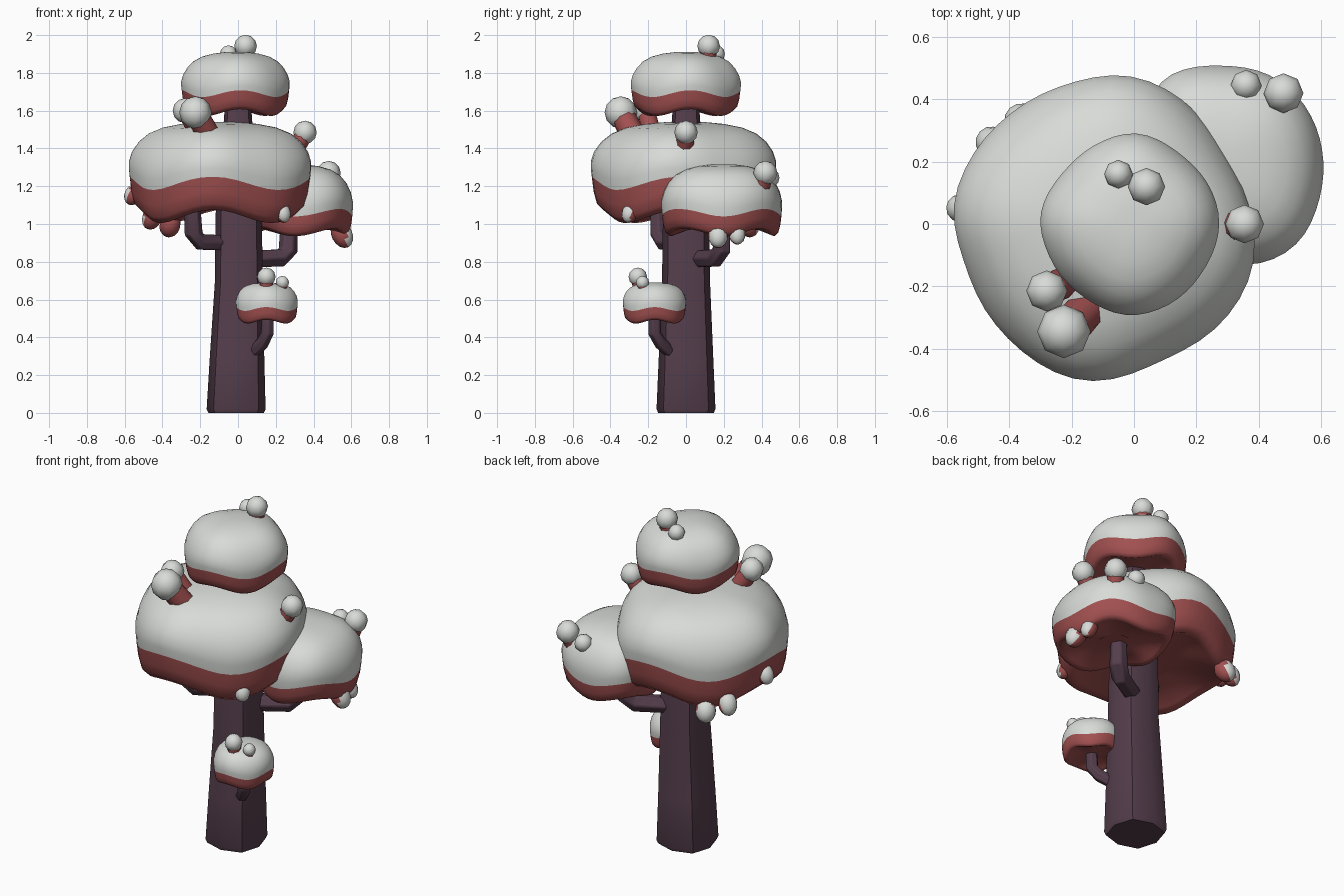
import bpy, bmesh, math
from mathutils import Vector

if "Cube" in bpy.data.objects:
    bpy.data.objects.remove(bpy.data.objects["Cube"])


def mat(name, rgb):
    m = bpy.data.materials.new(name)
    m.diffuse_color = (*rgb, 1)
    m.use_nodes = True
    m.node_tree.nodes["Principled BSDF"].inputs["Base Color"].default_value = m.diffuse_color
    return m


GREY = mat("pale grey cap", (0.69, 0.71, 0.68))
RED = mat("dusty red", (0.36, 0.08, 0.08))
BARK = mat("plum bark", (0.090, 0.048, 0.072))


def finish(name, bm, mats, angle=None):
    bmesh.ops.recalc_face_normals(bm, faces=bm.faces)
    me = bpy.data.meshes.new(name)
    for f in bm.faces:
        f.smooth = True
    bm.to_mesh(me)
    bm.free()
    ob = bpy.data.objects.new(name, me)
    bpy.context.collection.objects.link(ob)
    for m in mats:
        me.materials.append(m)
    if angle:
        me.set_sharp_from_angle(angle=math.radians(angle))
    return ob


def bridge(bm, a, b, mi=0):
    n = len(a)
    for i in range(n):
        bm.faces.new((a[i], a[(i + 1) % n], b[(i + 1) % n], b[i])).material_index = mi


# Tapered tube through points: trunk, branches and stems
def tube(name, pts, radii, n=6, m=BARK, bevel=0.0, upright=False, corner=1.0, sharp=35):
    bm = bmesh.new()
    pts = [Vector(p) for p in pts]
    h = pts[-1] - pts[0]
    ref = Vector((-h.y, h.x, 0)) if len(pts) > 2 else Vector((0.3, 0.9, 0.2))
    if upright:
        ref = Vector((1, 0, 0))
    rings = []
    for i, p in enumerate(pts):
        t = (pts[min(i + 1, len(pts) - 1)] - pts[max(i - 1, 0)]).normalized()
        if upright:
            t = Vector((0, 0, 1))
        u = (ref - t * ref.dot(t)).normalized()
        v = t.cross(u)
        ring = []
        for k in range(n):
            a = k * math.tau / n
            r = radii[i] * (corner if k % 2 else 1)
            ring.append(bm.verts.new(p + r * (math.cos(a) * u + math.sin(a) * v)))
        rings.append(ring)
    for a, b in zip(rings, rings[1:]):
        bridge(bm, a, b)
    bm.faces.new(rings[0])
    bm.faces.new(rings[-1])
    ob = finish(name, bm, [m], sharp)
    if bevel:
        mod = ob.modifiers.new("soft_edges", "BEVEL")
        mod.width, mod.segments, mod.limit_method = bevel, 2, "ANGLE"
        mod.angle_limit = math.radians(35)
    return ob


LOWER = [(0.3, .25, .3), (.6, .22, .5), (.78, .08, .9), (.87, 0, 1), (.935, .18, 1), (.97, .55, 1), (.99, 1, 1)]
UPPER = [(1, .15), (1, .28), (.965, .46), (.89, .64), (.78, .79), (.62, .9), (.42, .965), (.2, 1)]


# Puffy canopy: freeform outline, wavy rim, red underside and grey top
def canopy(name, c, outline, z0, z1, z2, wave, count, crest, dome=0.0, n=50):
    pol = sorted((math.atan2(y - c[1], x - c[0]) % math.tau, math.hypot(x - c[0], y - c[1]))
                 for x, y in outline)
    pol = [(pol[-1][0] - math.tau, pol[-1][1])] + pol + [(pol[0][0] + math.tau, pol[0][1])]
    ang = [k * math.tau / n for k in range(n)]
    rad = []
    for a in ang:
        for (a0, r0), (a1, r1) in zip(pol, pol[1:]):
            if a0 <= a <= a1:
                rad.append(r0 + (r1 - r0) * (a - a0) / max(a1 - a0, 1e-6))
                break
    for _ in range(2):
        rad = [(rad[i - 1] + 2 * rad[i] + rad[(i + 1) % n]) / 4 for i in range(n)]
    rows = [(p, z0 + (z1 - z0) * t, w) for p, t, w in LOWER]
    rows += [(p, z1 + (z2 - z1) * (t - dome * math.sin(math.pi * t)), 1 - t) for p, t in UPPER]
    bm = bmesh.new()
    rings = [[bm.verts.new((c[0] + p * r * math.cos(a), c[1] + p * r * math.sin(a),
                            z + w * wave * math.cos(count * (a - math.radians(crest)))))
              for a, r in zip(ang, rad)] for p, z, w in rows]
    for i, (a, b) in enumerate(zip(rings, rings[1:])):
        bridge(bm, a, b, 1 if i < len(LOWER) - 1 else 0)
    bm.faces.new(rings[0]).material_index = 1
    bm.faces.new(rings[-1])
    finish(name, bm, [GREY, RED])


# Round bud on a short red stem
def bud(name, pos, r, base):
    bm = bmesh.new()
    bmesh.ops.create_uvsphere(bm, u_segments=8, v_segments=6, radius=r)
    bmesh.ops.translate(bm, verts=bm.verts, vec=pos)
    finish(name, bm, [GREY])
    tube(name + "_stem", [base, pos], [r * .76, r * .76], 8, RED, sharp=60)


# Hanging pod: stretched ball, grey on its outward side, red inside
def pod(name, pos, r, length, out, tilt=0.5):
    out = Vector((*out, 0)).normalized()
    axis = Vector((out.x * tilt, out.y * tilt, -1)).normalized()
    face = (out + Vector((0, 0, .1))).normalized()
    bm = bmesh.new()
    bmesh.ops.create_uvsphere(bm, u_segments=12, v_segments=8, radius=1)
    q = Vector((0, 0, 1)).rotation_difference(axis)
    for v in bm.verts:
        v.co = Vector(pos) + q @ Vector((v.co.x * r, v.co.y * r, v.co.z * length))
    bm.normal_update()
    for f in bm.faces:
        f.material_index = 0 if f.normal.dot(face) > 0.35 else 1
    finish(name, bm, [GREY, RED])


# Rounded-square trunk and bent branches
tube("trunk", [(-.01, 0, 0), (-.01, 0, .02), (-.005, 0, .3), (.005, 0, .7), (.003, 0, 1.05),
               (0, 0, 1.3), (0, 0, 1.68)],
     [.147, .156, .144, .127, .122, .092, .066], 8, BARK, upright=True, corner=1.08, sharp=50)
tube("left_branch", [(-.05, -.03, .9), (-.2, -.12, .905), (-.235, -.145, .95), (-.245, -.15, 1.12)],
     [.046, .048, .05, .046], bevel=.008)
tube("right_branch", [(.06, .06, .815), (.225, .155, .82), (.265, .187, .86), (.272, .195, 1.05)],
     [.05, .053, .053, .046], bevel=.008)
tube("front_branch", [(.07, -.07, .31), (.13, -.135, .37), (.155, -.165, .42), (.158, -.168, .56)],
     [.035, .036, .036, .033], bevel=.006)

# Four canopies
canopy("main_canopy", (-.1, 0),
       [(-.02, .48), (.14, .41), (.3, .2), (.385, -.03), (.385, -.14), (.28, -.32), (.08, -.435),
        (-.09, -.505), (-.18, -.505), (-.4, -.37), (-.54, -.12), (-.585, .05), (-.55, .16),
        (-.4, .35), (-.2, .45)], 1.04, 1.215, 1.54, .035, 4, 266)
canopy("back_canopy", (.3, .2),
       [(.08, .46), (.2, .505), (.28, .505), (.49, .445), (.56, .36), (.605, .22), (.59, .07),
        (.53, -.06), (.42, -.125), (.3, -.125), (.12, 0), (.04, .2), (.05, .38)],
       .955, 1.06, 1.315, .02, 4, 45)
canopy("top_canopy", (-.01, 0),
       [(0, .295), (.15, .22), (.275, .01), (.22, -.15), (.1, -.265), (-.02, -.295), (-.15, -.24),
        (-.28, -.08), (-.305, .02), (-.22, .17), (-.1, .265)], 1.59, 1.69, 1.91, .018, 4, 275, .05)
canopy("small_front_canopy", (.15, -.165),
       [(.15, 0), (.26, -.04), (.315, -.15), (.26, -.29), (.15, -.335), (.04, -.28), (-.01, -.17),
        (.04, -.05)], .483, .55, .69, .01, 4, 270)

# Buds growing on the canopies
BUDS = [
    ((.04, .12, 1.942), .06, (.035, .115, 1.87)),
    ((-.05, .16, 1.90), .046, (-.045, .155, 1.84)),
    ((-.225, -.345, 1.59), .086, (-.16, -.285, 1.48)),
    ((-.28, -.215, 1.60), .066, (-.22, -.185, 1.5)),
    ((.355, 0, 1.485), .062, (.29, -.01, 1.37)),
    ((.48, .42, 1.27), .064, (.45, .38, 1.15)),
    ((.36, .445, 1.245), .05, (.35, .40, 1.16)),
    ((.15, -.255, .72), .049, (.15, -.245, .65)),
    ((.235, -.23, .69), .035, (.23, -.225, .63)),
]
for i, (p, r, b) in enumerate(BUDS):
    bud(f"bud_{i + 1}", p, r, b)

# Pods hanging from the canopy rims
PODS = [
    ((-.555, .05, 1.155), .046, .058, (-1, .3)),
    ((-.455, .26, 1.035), .052, .068, (-.8, .6)),
    ((-.36, .33, .995), .056, .068, (-.6, .8)),
    ((.235, -.295, 1.06), .044, .056, (.6, -.8)),
    ((.55, .17, .945), .055, .076, (1, 0)),
    ((.54, .27, .95), .045, .062, (1, .15)),
]
for i, (p, r, l, o) in enumerate(PODS):
    pod(f"hanging_pod_{i + 1}", p, r, l, o)
